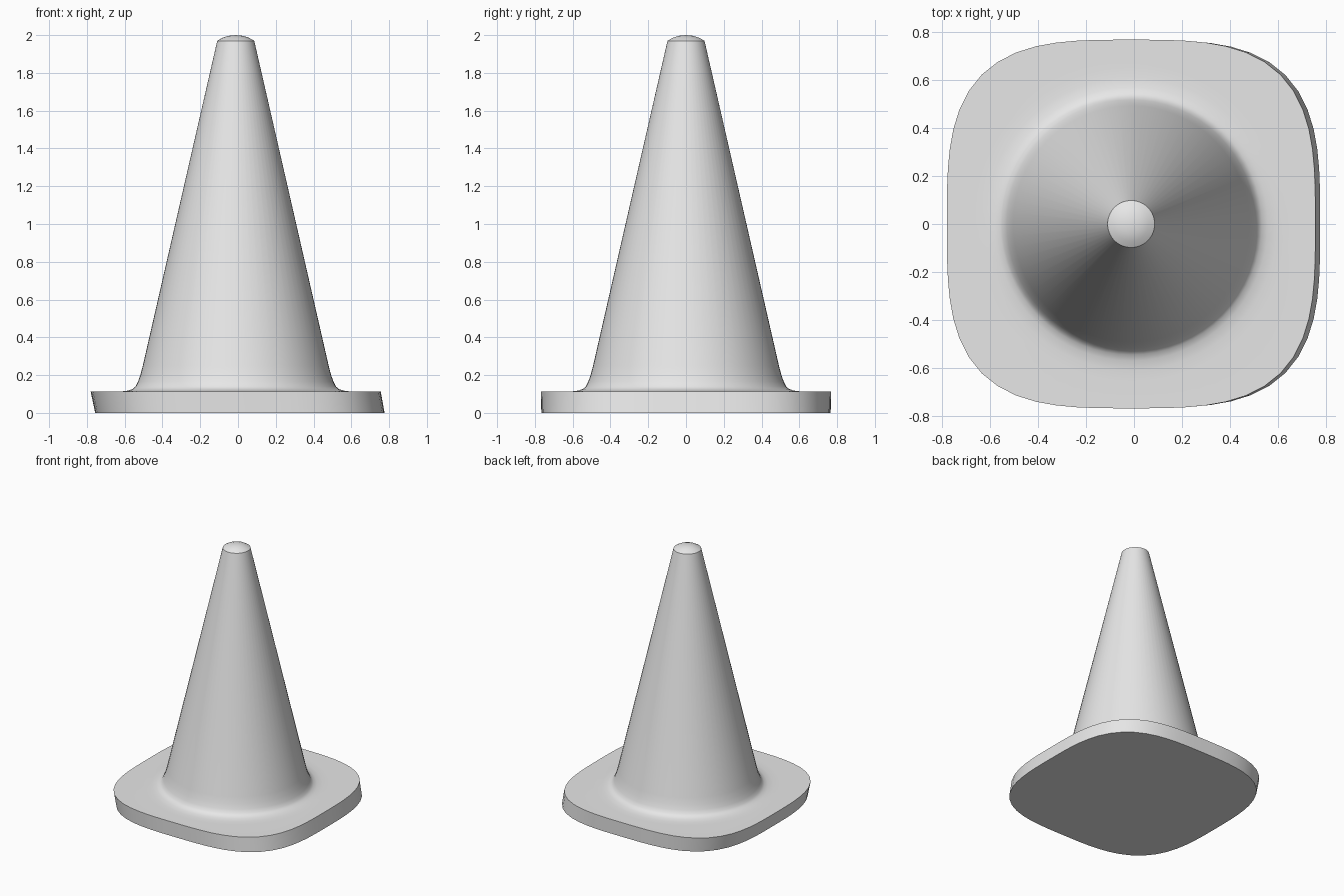
import bpy
import bmesh
from math import cos, sin, tau

cube = bpy.data.objects.get("Cube")
if cube:
    bpy.data.objects.remove(cube, do_unlink=True)

SIDES = 64
TOP_X = -0.012      # the cone and slab top lean slightly off the slab foot
FOOT_X = 0.01

grey = bpy.data.materials.new("light grey")
grey.use_nodes = True
grey.diffuse_color = (0.8, 0.8, 0.8, 1)
grey.node_tree.nodes["Principled BSDF"].inputs["Base Color"].default_value = (0.8, 0.8, 0.8, 1)


def ring(bm, cx, z, radius, power=2.0):
    """Ring of vertices: a circle, or a rounded square for higher powers."""
    verts = []
    for i in range(SIDES):
        c, s = cos(tau * i / SIDES), sin(tau * i / SIDES)
        r = radius / (abs(c) ** power + abs(s) ** power) ** (1 / power)
        verts.append(bm.verts.new((cx + r * c, r * s, z)))
    return verts


def bridge(bm, low, high):
    for i in range(SIDES):
        j = (i + 1) % SIDES
        bm.faces.new((low[i], low[j], high[j], high[i]))


bm = bmesh.new()

# Rounded square slab
rings = [ring(bm, FOOT_X, 0, 0.766, 3.3), ring(bm, TOP_X, 0.112, 0.768, 3.3)]
bm.faces.new(reversed(rings[0]))

# Flared foot, straight cone and domed tip, as (radius, height)
profile = [(0.66, 0.112), (0.61, 0.113), (0.57, 0.118), (0.545, 0.127),
           (0.53, 0.14), (0.518, 0.165), (0.505, 0.2), (0.492, 0.25),
           (0.098, 1.97), (0.072, 1.985), (0.04, 1.996)]
rings += [ring(bm, TOP_X, z, r) for r, z in profile]
for low, high in zip(rings, rings[1:]):
    bridge(bm, low, high)

# Close the tip
tip = bm.verts.new((TOP_X, 0, 2))
last = rings[-1]
for i in range(SIDES):
    bm.faces.new((last[i], last[(i + 1) % SIDES], tip))

bmesh.ops.recalc_face_normals(bm, faces=bm.faces)
mesh = bpy.data.meshes.new("traffic_cone")
bm.to_mesh(mesh)
bm.free()
mesh.materials.append(grey)

cone = bpy.data.objects.new("traffic_cone", mesh)
bpy.context.collection.objects.link(cone)
bpy.ops.object.select_all(action="DESELECT")
cone.select_set(True)
bpy.context.view_layer.objects.active = cone
bpy.ops.object.shade_smooth_by_angle()
